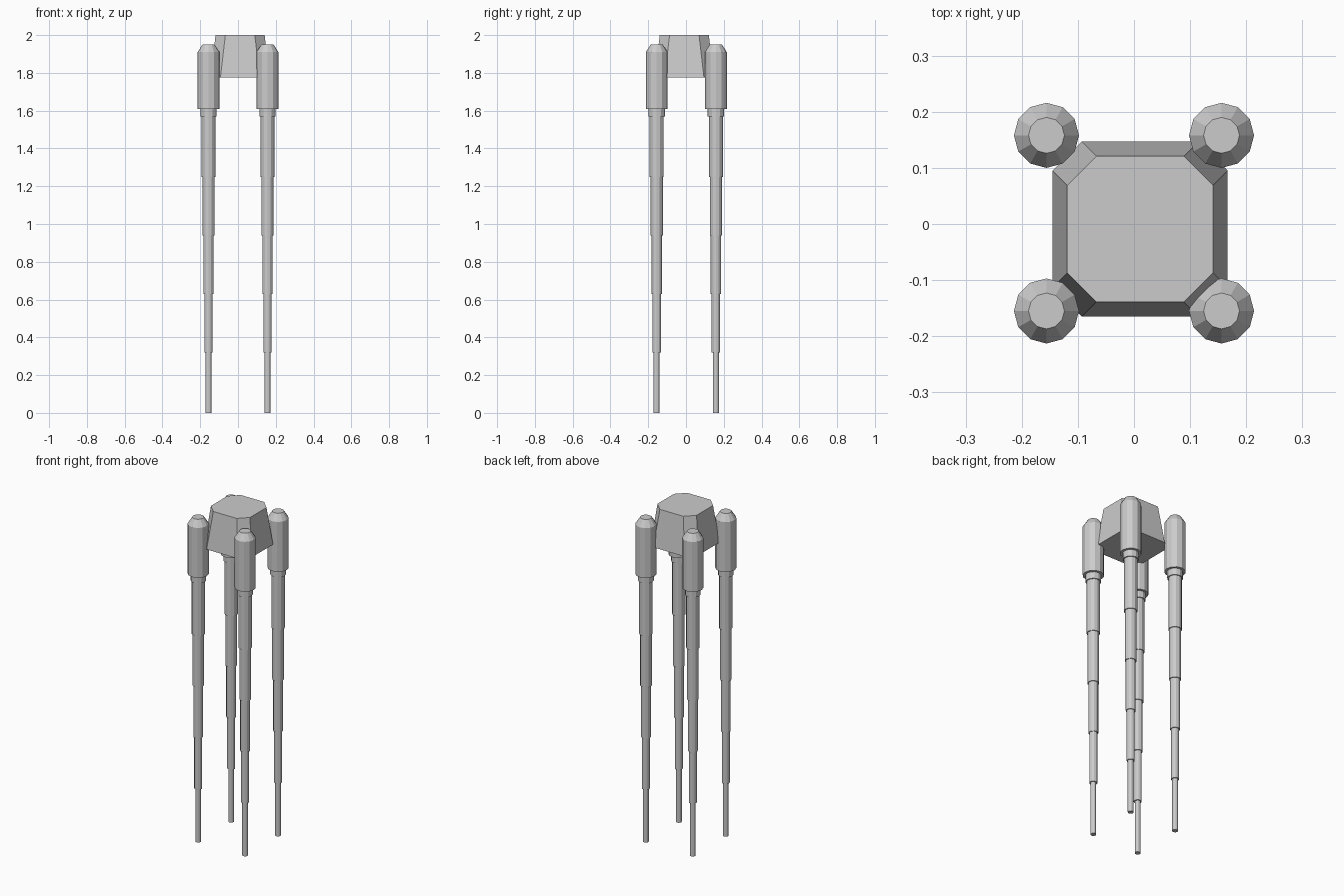
import bpy
import bmesh
import math

cube = bpy.data.objects.get("Cube")
if cube:
    bpy.data.objects.remove(cube, do_unlink=True)

grey = bpy.data.materials.new("light grey")
grey.use_nodes = True
COLOUR = (0.6, 0.6, 0.6, 1)
grey.diffuse_color = COLOUR
grey.node_tree.nodes["Principled BSDF"].inputs["Base Color"].default_value = COLOUR


def loft(name, rings, location):
    """Join stacked rings of points into a closed solid."""
    bm = bmesh.new()
    loops = [[bm.verts.new(p) for p in ring] for ring in rings]
    for low, high in zip(loops, loops[1:]):
        for i in range(len(low)):
            j = (i + 1) % len(low)
            bm.faces.new((low[i], low[j], high[j], high[i]))
    bm.faces.new(reversed(loops[0]))
    bm.faces.new(loops[-1])
    mesh = bpy.data.meshes.new(name)
    bm.to_mesh(mesh)
    bm.free()
    mesh.materials.append(grey)
    obj = bpy.data.objects.new(name, mesh)
    obj.location = location
    bpy.context.collection.objects.link(obj)
    return obj


def circle(radius, z, sides=12):
    return [(radius * math.cos(math.tau * i / sides),
             radius * math.sin(math.tau * i / sides), z) for i in range(sides)]


def cut_square(half, cut, z):
    """Square ring with its corners cut off."""
    a, b = half, half - cut
    return [(x, y, z) for x, y in ((a, -b), (a, b), (b, a), (-b, a),
                                   (-a, b), (-a, -b), (-b, -a), (b, -a))]


# Tapered body
loft("body", [cut_square(0.156, 0.052, 1.775), cut_square(0.13, 0.052, 2.0)],
     (0.011, -0.009, 0))

# Telescoping leg sections: radius, bottom, top
sections = [(0.016, 0, 0.32), (0.022, 0.32, 0.63), (0.027, 0.63, 0.94),
            (0.032, 0.94, 1.25), (0.037, 1.25, 1.57), (0.043, 1.57, 1.61)]

for side, x in (("left", 0.156), ("right", -0.156)):
    for end, y in (("front", -0.155), ("back", 0.158)):
        where = f"{end}_{side}"
        # Stepped leg
        rings = [circle(r, z) for r, low, high in sections for z in (low, high)]
        loft(f"{where}_leg", rings, (x, y, 0))
        # Thick housing with a bevelled cap
        loft(f"{where}_housing", [circle(0.058, 1.61), circle(0.058, 1.91),
                                  circle(0.032, 1.95)], (x, y, 0))
